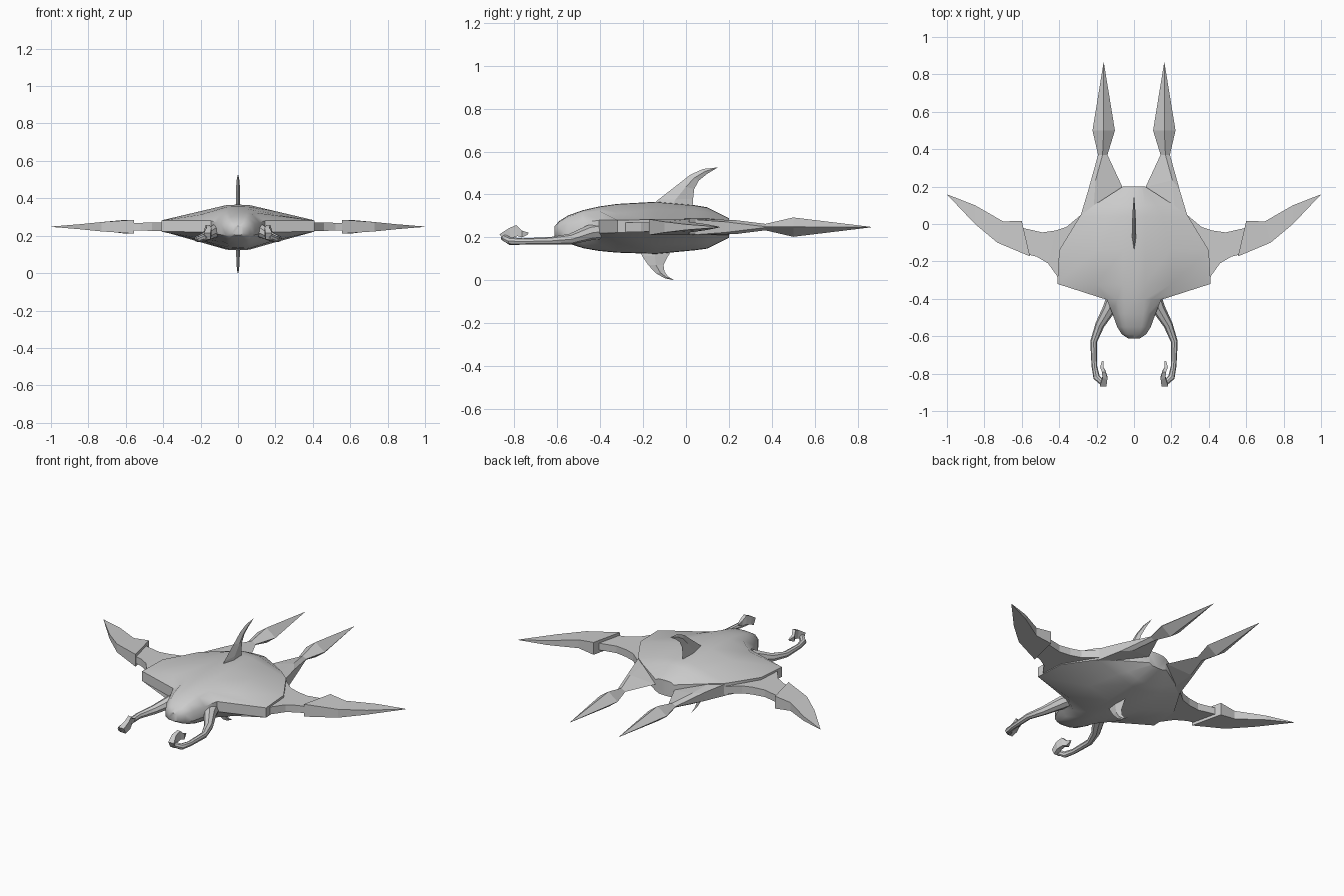
import bpy, bmesh
from math import sin, cos, pi, radians
from mathutils import Vector


def loft(name, rings, mirror=True, angle=None):
    """Skin closed rings of points in order, capping both ends."""
    bm = bmesh.new()
    vs = [[bm.verts.new(p) for p in r] for r in rings]
    n = len(rings[0])
    for a, b in zip(vs, vs[1:]):
        for i in range(n):
            j = (i + 1) % n
            bm.faces.new((a[i], a[j], b[j], b[i]))
    bm.faces.new(vs[0][::-1])
    bm.faces.new(vs[-1])
    bmesh.ops.remove_doubles(bm, verts=bm.verts, dist=0.0005)
    bmesh.ops.recalc_face_normals(bm, faces=bm.faces)
    me = bpy.data.meshes.new(name)
    bm.to_mesh(me)
    bm.free()
    ob = bpy.data.objects.new(name, me)
    bpy.context.collection.objects.link(ob)
    if angle:
        bpy.ops.object.select_all(action='DESELECT')
        ob.select_set(True)
        bpy.context.view_layer.objects.active = ob
        bpy.ops.object.shade_smooth_by_angle(angle=radians(angle))
    if mirror:
        ob.modifiers.new("Mirror", 'MIRROR')
    return ob


# Body: cross-sections (y, half width, crown half width, top, bottom, edge top, edge bottom, bulge)
def body_ring(y, w, a, zt, zb, e1, e2, b):
    m = a + (w - a) * 0.4
    half = [(a, zt), (m, zt + (e1 - zt) * 0.4 + b), (w, e1),
            (w, e2), (m, zb + (e2 - zb) * 0.4 - b * 0.7), (a, zb)]
    pts = [(0, zt + 0.002)] + half + [(0, zb - 0.002)] + [(-x, z) for x, z in reversed(half)]
    return [(x, y, z) for x, z in pts]


body = [(-0.612, 0.03, 0.015, 0.25, 0.205, 0.24, 0.215, 0.002),
        (-0.59, 0.065, 0.03, 0.275, 0.192, 0.25, 0.205, 0.008),
        (-0.55, 0.09, 0.04, 0.30, 0.175, 0.26, 0.205, 0.012),
        (-0.48, 0.115, 0.05, 0.325, 0.152, 0.27, 0.21, 0.012),
        (-0.405, 0.145, 0.055, 0.342, 0.139, 0.28, 0.22, 0.006),
        (-0.32, 0.41, 0.06, 0.354, 0.131, 0.28, 0.222, -0.012),
        (-0.14, 0.40, 0.06, 0.364, 0.125, 0.284, 0.222, 0),
        (0.04, 0.29, 0.06, 0.348, 0.142, 0.288, 0.215, 0),
        (0.10, 0.215, 0.06, 0.338, 0.15, 0.288, 0.213, 0),
        (0.20, 0.06, 0.04, 0.288, 0.20, 0.278, 0.21, 0)]
loft("body", [body_ring(*s) for s in body], mirror=False, angle=40)


# Flat wings: stations of (rear x, rear y, front x, front y, half thickness)
def slab(name, stations, z=0.248):
    loft(name, [[(rx, ry, z - t), (rx, ry, z + t), (fx, fy, z + t), (fx, fy, z - t)]
                for rx, ry, fx, fy, t in stations])


slab("wing_root", [(0.27, 0.06, 0.37, -0.30, 0.022), (0.36, -0.015, 0.41, -0.28, 0.022),
                   (0.42, -0.035, 0.46, -0.21, 0.022), (0.49, -0.045, 0.52, -0.175, 0.021),
                   (0.60, -0.02, 0.58, -0.16, 0.020)])
slab("wing_blade", [(0.60, 0.016, 0.556, -0.173, 0.037), (0.70, 0.014, 0.73, -0.10, 0.025),
                    (0.85, 0.10, 0.85, 0.0, 0.013), (0.998, 0.158, 0.998, 0.156, 0.001)])


# Rear spikes: (inner xy, ridge xy, outer xy, ridge half height, outer half height)
def spike_ring(i, r, o, h, e, z=0.248):
    return [(*i, z), (*r, z + h), (*o, z + e), (*o, z - e), (*r, z - h)]


spikes = [((0.06, 0.17), (0.22, 0.03), (0.29, 0.03), 0.04, 0.036),
          ((0.063, 0.20), (0.205, 0.235), (0.245, 0.18), 0.032, 0.025),
          ((0.142, 0.37), (0.168, 0.37), (0.192, 0.37), 0.015, 0.002),
          ((0.102, 0.50), (0.162, 0.50), (0.222, 0.50), 0.045, 0.002),
          ((0.161, 0.862), (0.162, 0.863), (0.163, 0.862), 0.001, 0.0)]
loft("rear_spike", [spike_ring(*s) for s in spikes])


# Centre fins: (leading y, z, trailing y, z, half thickness)
def fin(name, stations):
    rings = []
    for ly, lz, ty, tz, t in stations:
        my, mz = (ly + ty) / 2, (lz + tz) / 2
        rings.append([(0, ly, lz), (t, my, mz), (0, ty, tz), (-t, my, mz)])
    loft(name, rings, mirror=False)


fin("top_fin", [(-0.17, 0.34, 0.03, 0.33, 0.012), (-0.13, 0.375, 0.033, 0.38, 0.012),
                (-0.04, 0.445, 0.038, 0.425, 0.011), (0.02, 0.492, 0.06, 0.465, 0.009),
                (0.08, 0.519, 0.10, 0.497, 0.006), (0.146, 0.526, 0.147, 0.525, 0.001)])
fin("belly_fin", [(-0.215, 0.14, -0.06, 0.15, 0.010), (-0.205, 0.115, -0.085, 0.11, 0.010),
                  (-0.175, 0.07, -0.105, 0.072, 0.009), (-0.14, 0.033, -0.10, 0.04, 0.007),
                  (-0.10, 0.01, -0.085, 0.019, 0.005), (-0.055, 0.0, -0.055, 0.001, 0.001)])

# Front arms: eight-sided tube along a bent path (x, y, z, radius)
path = [(0.09, -0.33, 0.235, 0.04), (0.13, -0.45, 0.222, 0.036), (0.183, -0.54, 0.192, 0.025),
        (0.216, -0.63, 0.184, 0.018), (0.212, -0.76, 0.181, 0.015),
        (0.20, -0.82, 0.183, 0.018), (0.166, -0.85, 0.20, 0.016)]
rings = []
for k, (x, y, z, r) in enumerate(path):
    a, b = path[max(k - 1, 0)], path[min(k + 1, len(path) - 1)]
    t = (Vector(b[:3]) - Vector(a[:3])).normalized()
    side = t.cross(Vector((0, 0, 1))).normalized()
    up = side.cross(t)
    rings.append([Vector((x, y, z)) + (side * cos(q) + up * sin(q)) * r
                  for q in (i * pi / 4 for i in range(8))])
loft("arm", rings, angle=40)

# Claws: thin curled plates (x, lower y, z, upper y, z, half thickness)
claw = [(0.165, -0.85, 0.18, -0.868, 0.215, 0.018), (0.155, -0.815, 0.196, -0.825, 0.243, 0.013),
        (0.162, -0.785, 0.206, -0.79, 0.258, 0.010), (0.172, -0.765, 0.20, -0.765, 0.232, 0.009),
        (0.168, -0.738, 0.212, -0.733, 0.222, 0.004)]
loft("claw", [[(x - t, ly, lz), (x + t, ly, lz), (x + t, uy, uz), (x - t, uy, uz)]
              for x, ly, lz, uy, uz, t in claw])
